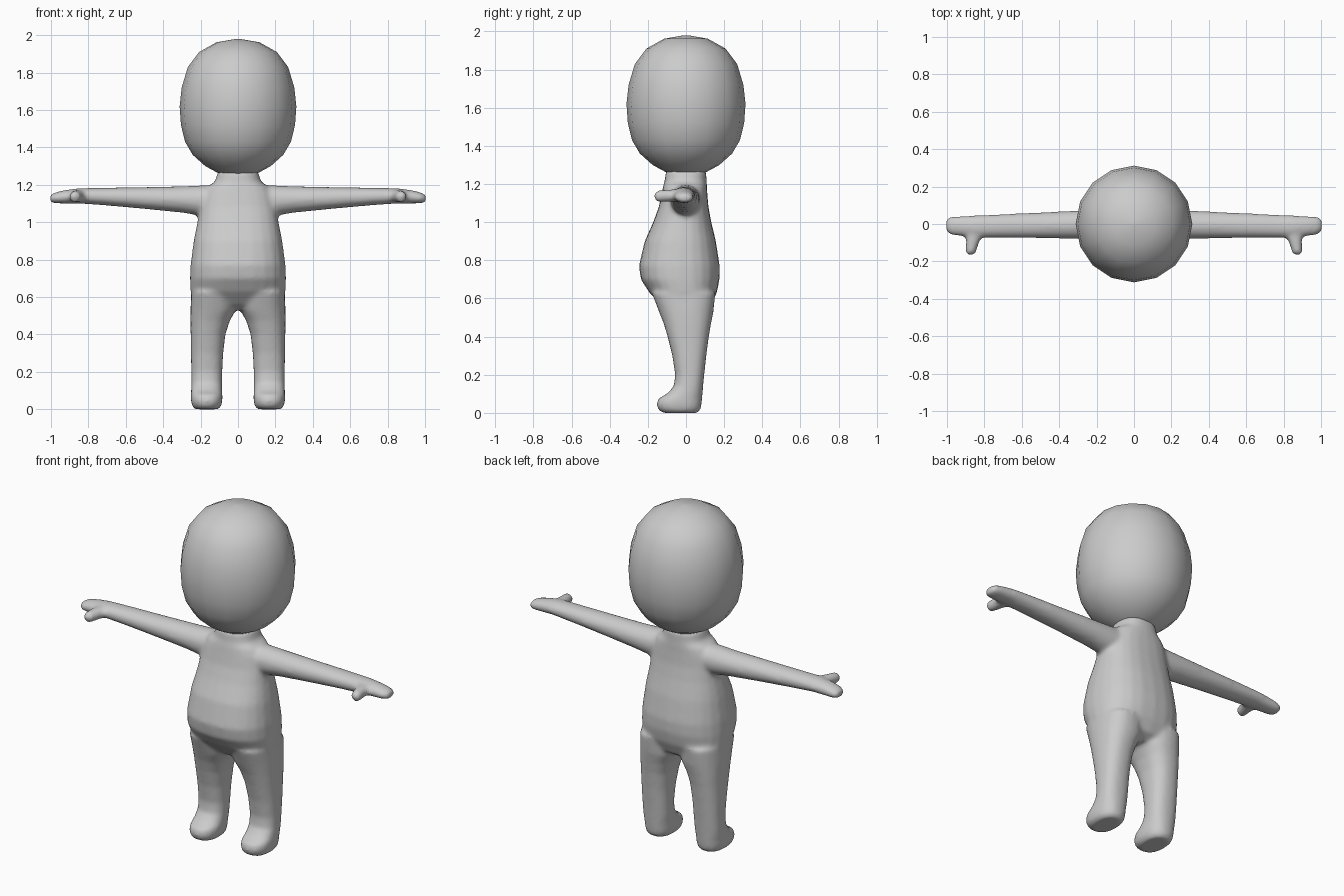
import bpy
import bmesh
from math import cos, sin, pi
from mathutils import Vector

cube = bpy.data.objects.get("Cube")
if cube:
    bpy.data.objects.remove(cube, do_unlink=True)

grey = bpy.data.materials.new("plain_grey")
grey.use_nodes = True
GREY = (0.6, 0.6, 0.6, 1)
grey.diffuse_color = GREY
grey.node_tree.nodes["Principled BSDF"].inputs["Base Color"].default_value = GREY


def loft(bm, axis, rings, power=2.0, sides=24, side=1):
    """Rounded rings (position, u min, u max, v min, v max) skinned along an axis."""
    loops = []
    for t, u0, u1, v0, v1 in rings:
        loop = []
        for i in range(sides):
            a = 2 * pi * i / sides
            c, s = cos(a), sin(a)
            c = abs(c) ** (2 / power) * (1 if c > 0 else -1)
            s = abs(s) ** (2 / power) * (1 if s > 0 else -1)
            u = (u0 + u1) / 2 + c * (u1 - u0) / 2
            v = (v0 + v1) / 2 + s * (v1 - v0) / 2
            x, y, z = {"x": (t, u, v), "y": (u, t, v), "z": (u, v, t)}[axis]
            loop.append(bm.verts.new(Vector((x * side, y, z))))
        loops.append(loop)
    faces = [bm.faces.new(loops[0]), bm.faces.new(loops[-1])]
    for low, high in zip(loops, loops[1:]):
        for i in range(sides):
            j = (i + 1) % sides
            faces.append(bm.faces.new((low[i], low[j], high[j], high[i])))
    bmesh.ops.recalc_face_normals(bm, faces=faces)


def finish(bm, name):
    mesh = bpy.data.meshes.new(name)
    bm.to_mesh(mesh)
    bm.free()
    mesh.materials.append(grey)
    mesh.shade_smooth()
    obj = bpy.data.objects.new(name, mesh)
    bpy.context.collection.objects.link(obj)
    return obj


# Torso: height, half width, front, back
torso = [(.53, .17, -.08, .08), (.56, .23, -.125, .13), (.63, .254, -.192, .162),
         (.7, .257, -.237, .176), (.77, .254, -.247, .177), (.9, .237, -.217, .157),
         (1.0, .217, -.172, .133), (1.08, .205, -.143, .118), (1.15, .19, -.128, .112),
         (1.19, .165, -.12, .11), (1.215, .125, -.112, .108), (1.27, .108, -.106, .106)]
# Leg and foot: height, inner, outer, front, back
leg = [(0, .105, .23, -.12, .06), (.015, .09, .245, -.145, .076), (.045, .083, .252, -.155, .082),
       (.075, .083, .252, -.146, .085), (.1, .085, .251, -.1, .087), (.14, .085, .25, -.064, .09),
       (.2, .084, .25, -.057, .096), (.3, .079, .252, -.072, .107), (.4, .067, .253, -.097, .12),
       (.47, .045, .254, -.118, .132), (.53, .012, .254, -.142, .144), (.63, .01, .25, -.18, .155)]
# Arm and hand: reach, back and front, bottom and top
arm = [(.05, -.09, .08, 1.03, 1.2), (.2, -.083, .075, 1.035, 1.197), (.3, -.079, .072, 1.051, 1.192),
       (.5, -.076, .062, 1.071, 1.188), (.7, -.074, .053, 1.089, 1.185), (.85, -.074, .046, 1.1, 1.182),
       (.92, -.066, .043, 1.1, 1.173), (.97, -.06, .041, 1.1, 1.162), (.995, -.05, .034, 1.103, 1.152),
       (1.005, -.035, .02, 1.112, 1.142)]
# Thumb: reach forward, inner and outer, bottom and top
thumb = [(-.165, .862, .888, 1.122, 1.15), (-.157, .846, .902, 1.108, 1.165),
         (-.13, .838, .902, 1.106, 1.168), (-.09, .825, .898, 1.106, 1.172),
         (-.04, .79, .91, 1.11, 1.172)]

bm = bmesh.new()
loft(bm, "z", [(z, -w, w, f, b) for z, w, f, b in torso], power=2.4)
for side in (1, -1):
    loft(bm, "z", leg, power=2.4, side=side)
    loft(bm, "x", arm, side=side)
    loft(bm, "y", thumb, side=side)
body = finish(bm, "body")

# Fuse the limbs into one soft skin
remesh = body.modifiers.new("fuse", "REMESH")
remesh.mode = "VOXEL"
remesh.voxel_size = 0.011
remesh.use_smooth_shade = True
soften = body.modifiers.new("soften", "SMOOTH")
soften.factor = 0.5
soften.iterations = 9

# Head: height, radius
head = [(1.245, .05), (1.262, .105), (1.3, .175), (1.36, .242), (1.43, .283), (1.52, .305),
        (1.62, .312), (1.72, .301), (1.83, .268), (1.91, .208), (1.962, .115), (1.98, .012)]
bm = bmesh.new()
loft(bm, "z", [(z, -r, r, -r, r) for z, r in head], sides=16)
finish(bm, "head")
